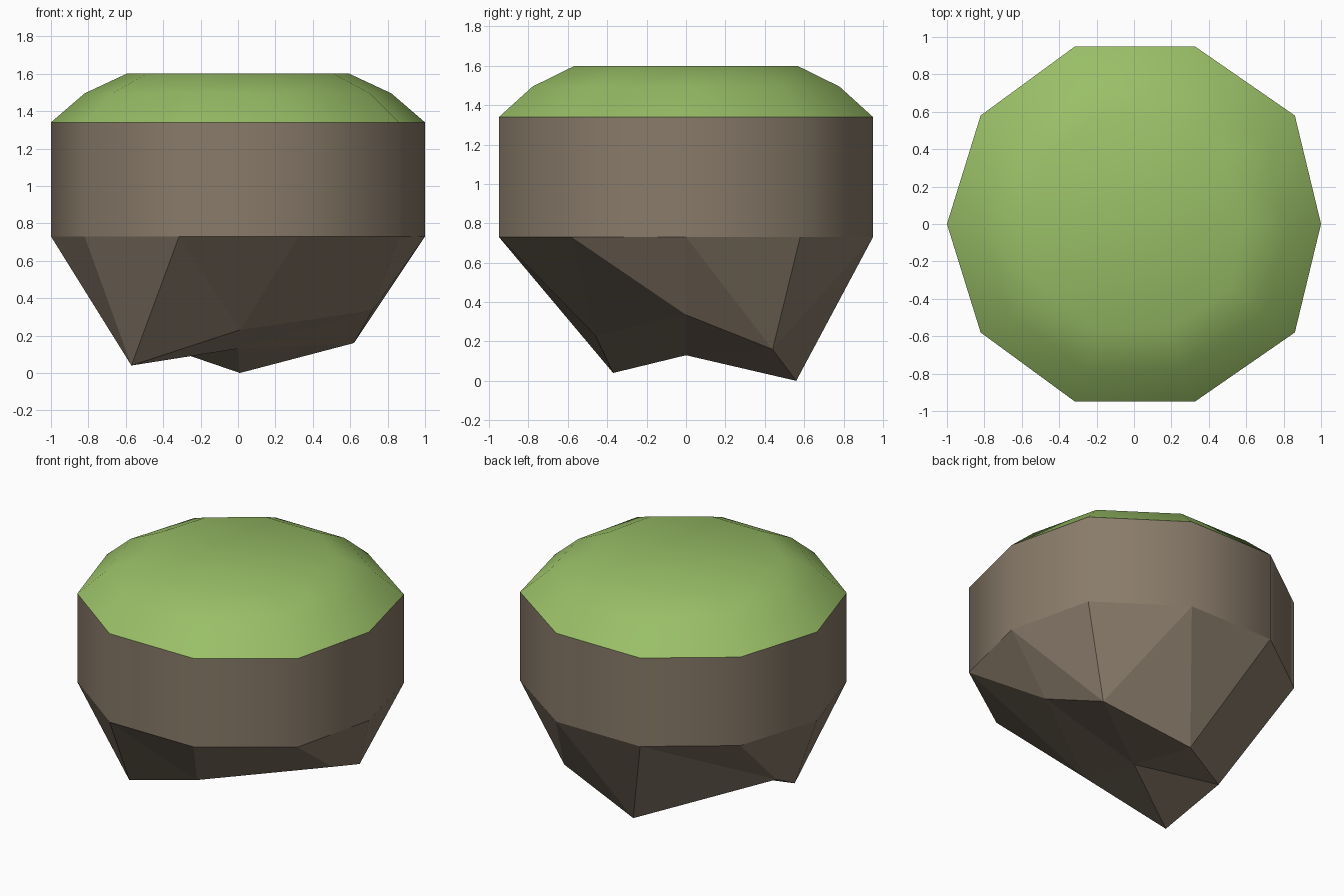
import bpy, bmesh

if "Cube" in bpy.data.objects:
    bpy.data.objects.remove(bpy.data.objects["Cube"])

def material(name, color):
    m = bpy.data.materials.new(name)
    m.diffuse_color = (*color, 1)
    m.use_nodes = True
    m.node_tree.nodes["Principled BSDF"].inputs["Base Color"].default_value = m.diffuse_color
    return m

rock_mat = material("brown_rock", (0.25, 0.198, 0.143))
grass_mat = material("grass_green", (0.32, 0.52, 0.135))

# Ten-sided outline, mirrored from the back half
half = [(1, 0), (0.86, 0.58), (0.325, 0.95), (-0.315, 0.95), (-0.82, 0.58), (-1, 0)]
outline = half + [(x, -y) for x, y in half[-2:0:-1]]

def ring(bm, scale, z):
    return [bm.verts.new((x * scale, y * scale, z)) for x, y in outline]

def bridge(bm, low, high):
    n = len(low)
    for i in range(n):
        j = (i + 1) % n
        bm.faces.new((low[i], low[j], high[j], high[i])).smooth = True

def finish(bm, name, mat):
    bmesh.ops.recalc_face_normals(bm, faces=bm.faces)
    mesh = bpy.data.meshes.new(name)
    bm.to_mesh(mesh)
    bm.free()
    mesh.materials.append(mat)
    ob = bpy.data.objects.new(name, mesh)
    bpy.context.collection.objects.link(ob)
    return ob

# Grass cap: smooth dome of stacked rings with a flat top
bm = bmesh.new()
rings = [ring(bm, s, z) for s, z in ((1, 1.34), (0.82, 1.495), (0.595, 1.6))]
for a, b in zip(rings, rings[1:]):
    bridge(bm, a, b)
bm.faces.new(rings[-1]).smooth = True
finish(bm, "grass_cap", grass_mat)

# Rock: smooth wall above, jagged flat facets below
bm = bmesh.new()
base = ring(bm, 1, 0.73)
bridge(bm, base, ring(bm, 1, 1.34))
tips = [bm.verts.new(p) for p in (
    (0.72, 0, 0.335), (0.62, 0.44, 0.16), (0.01, 0.56, 0.0),
    (-0.69, 0, 0.24), (-0.57, -0.37, 0.04), (0.01, -0.46, 0.23))]
# Each wall edge runs down to one tip; gaps between tips get a triangle
attach = [1, 1, 2, 3, 3, 4, 4, 5, 5, 0]
for i, t in enumerate(attach):
    bm.faces.new((base[i], base[(i + 1) % 10], tips[t]))
    prev = attach[i - 1]
    if prev != t:
        bm.faces.new((base[i], tips[t], tips[prev]))
# Hollowed underside fan
centre = bm.verts.new((0, 0, 0.13))
for i in range(6):
    bm.faces.new((tips[i], tips[(i + 1) % 6], centre))
finish(bm, "rock_base", rock_mat)
